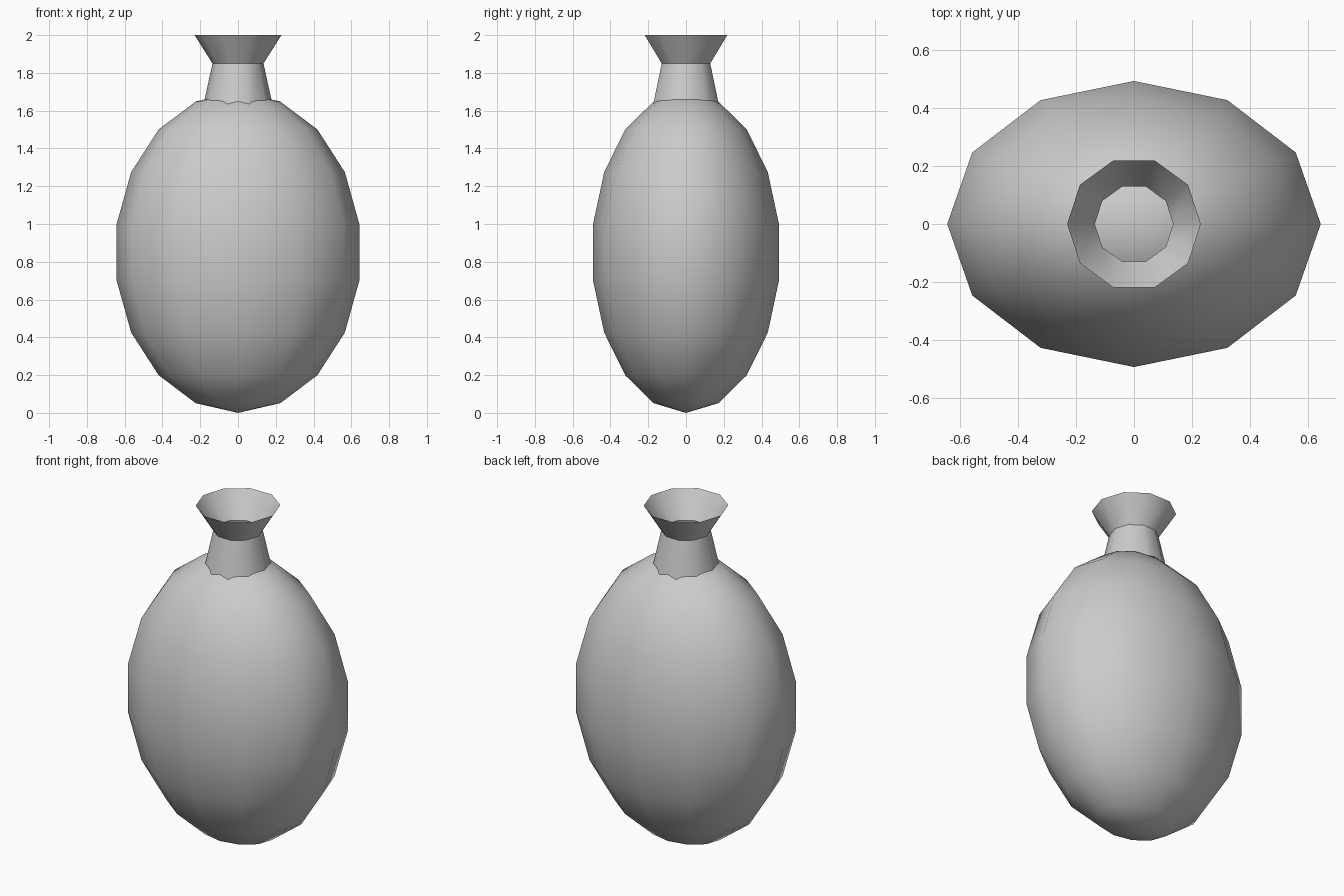
import bpy
import bmesh
from math import cos, sin, pi, radians

cube = bpy.data.objects.get("Cube")
if cube:
    bpy.data.objects.remove(cube, do_unlink=True)

grey = bpy.data.materials.new("plain grey")
grey.use_nodes = True
colour = (0.6, 0.6, 0.6, 1)
grey.diffuse_color = colour
grey.node_tree.nodes["Principled BSDF"].inputs["Base Color"].default_value = colour


def finish(obj):
    """Smooth the facets but keep the sharp rim between neck and funnel."""
    obj.data.materials.append(grey)
    bpy.ops.object.select_all(action="DESELECT")
    obj.select_set(True)
    bpy.context.view_layer.objects.active = obj
    bpy.ops.object.shade_smooth_by_angle(angle=radians(42))


def open_tube(name, profile, sides):
    """Join rings of (radius, height) into an open tube."""
    bm = bmesh.new()
    rings = []
    for r, z in profile:
        angles = [2 * pi * i / sides for i in range(sides)]
        rings.append([bm.verts.new((r * cos(a), r * sin(a), z)) for a in angles])
    for low, high in zip(rings, rings[1:]):
        for i in range(sides):
            j = (i + 1) % sides
            bm.faces.new((low[i], low[j], high[j], high[i]))
    mesh = bpy.data.meshes.new(name)
    bm.to_mesh(mesh)
    bm.free()
    obj = bpy.data.objects.new(name, mesh)
    bpy.context.collection.objects.link(obj)
    finish(obj)


# Flattened egg-shaped body
bpy.ops.mesh.primitive_uv_sphere_add(segments=12, ring_count=9, radius=1, location=(0, 0, 0.85))
body = bpy.context.object
body.name = "body"
body.scale = (0.653, 0.5, 0.85)
bpy.ops.object.transform_apply(location=False, rotation=False, scale=True)
finish(body)

# Tapered neck with a flared open mouth
open_tube("neck_and_mouth", [(0.19, 1.6), (0.135, 1.85), (0.23, 2.0)], 10)
